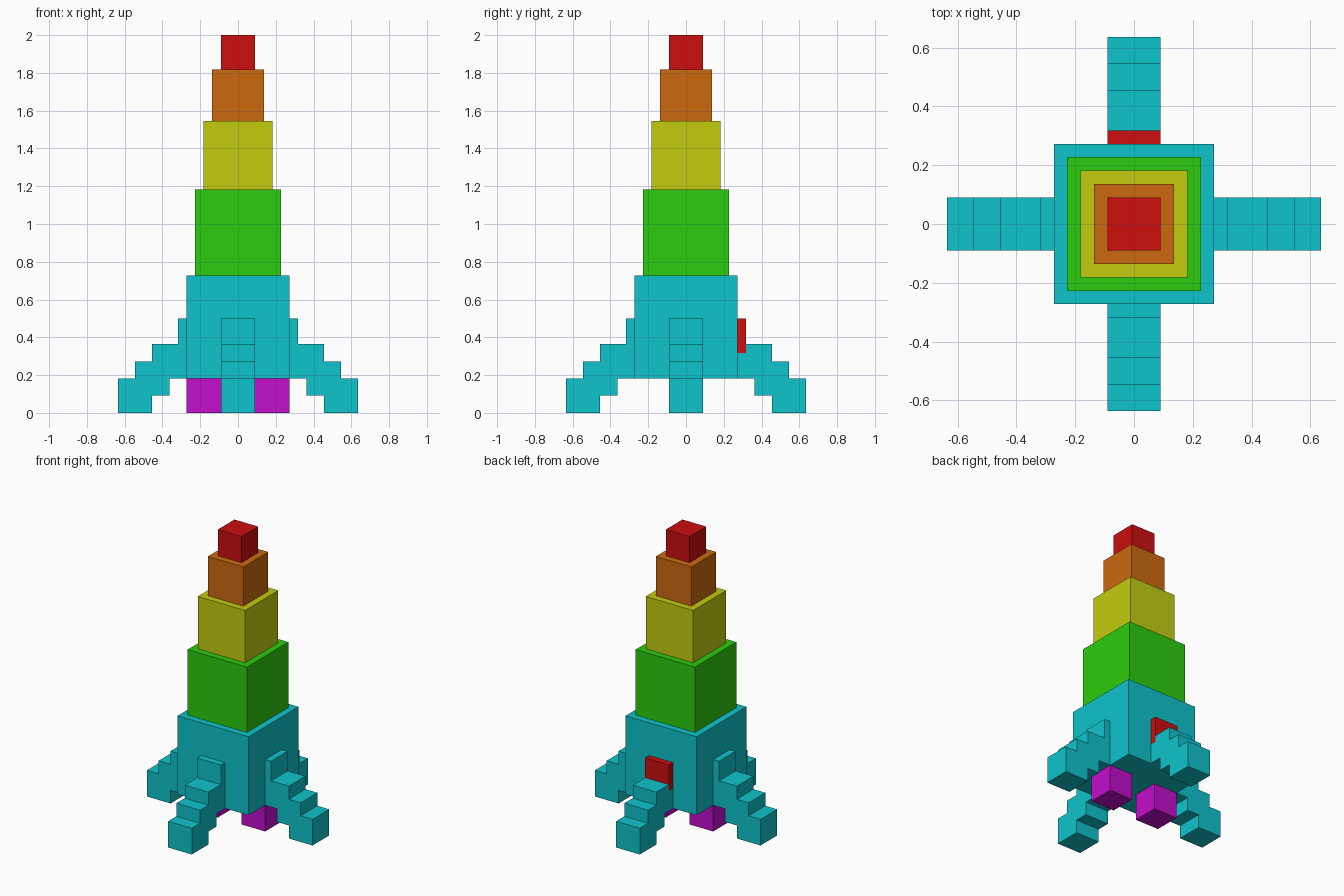
import bpy
import bmesh
import math
from mathutils import Matrix

cube = bpy.data.objects.get("Cube")
if cube:
    bpy.data.objects.remove(cube, do_unlink=True)

U = 1 / 11  # grid unit of the blocky design


def material(name, rgb):
    m = bpy.data.materials.new(name)
    m.use_nodes = True
    m.diffuse_color = (*rgb, 1)
    bsdf = next(n for n in m.node_tree.nodes if n.type == 'BSDF_PRINCIPLED')
    bsdf.inputs["Base Color"].default_value = (*rgb, 1)
    return m


HI, LO = 0.604, 0.0044
red = material("red", (HI, LO, LO))
orange = material("orange", (HI, 0.144, LO))
yellow = material("yellow", (0.552, HI, LO))
green = material("green", (0.025, HI, LO))
cyan = material("cyan", (LO, 0.552, HI))
magenta = material("magenta", (0.552, LO, HI))


def finish(name, bm, mat):
    bmesh.ops.recalc_face_normals(bm, faces=bm.faces)
    bm.transform(Matrix.Scale(U, 4))
    mesh = bpy.data.meshes.new(name)
    bm.to_mesh(mesh)
    bm.free()
    mesh.materials.append(mat)
    obj = bpy.data.objects.new(name, mesh)
    bpy.context.collection.objects.link(obj)
    return obj


def box(name, centre, size, mat):
    bm = bmesh.new()
    bmesh.ops.create_cube(bm, size=1)
    bm.transform(Matrix.Translation(centre) @ Matrix.Diagonal((*size, 1)))
    return finish(name, bm, mat)


def leg(name, profile, degrees):
    """Extrude a stepped side profile (distance, height) and turn it about z."""
    bm = bmesh.new()
    face = bm.faces.new([bm.verts.new((x, -1, z)) for x, z in profile])
    new = bmesh.ops.extrude_face_region(bm, geom=[face])["geom"]
    bmesh.ops.translate(bm, vec=(0, 2, 0),
                        verts=[v for v in new if isinstance(v, bmesh.types.BMVert)])
    bm.transform(Matrix.Rotation(math.radians(degrees), 4, 'Z'))
    return finish(name, bm, cyan)


# Stacked square tower, narrowing upwards
z = 2
for name, width, height, mat in [
        ("body", 6, 6, cyan), ("lower_tier", 5, 5, green), ("middle_tier", 4, 4, yellow),
        ("upper_tier", 3, 3, orange), ("nose", 2, 2, red)]:
    box(name, (0, 0, z + height / 2), (width, width, height), mat)
    z += height

# Stepped legs; the back one is notched to hold the hatch
steps = [(3, 2), (4, 2), (4, 1), (5, 1), (5, 0), (7, 0), (7, 2),
         (6, 2), (6, 3), (5, 3), (5, 4), (3.5, 4)]
bracket = steps + [(3.5, 5.5), (3, 5.5)]
notch = steps + [(3.5, 3.5), (3, 3.5)]
leg("left_leg", bracket, 0)
leg("back_leg", notch, 90)
leg("right_leg", bracket, 180)
leg("front_leg", bracket, 270)

# Hatch on the back
box("hatch", (0, 3.25, 4.5), (2, 0.5, 2), red)

# Engines under the body
for side, x in (("left", 2), ("right", -2)):
    box(side + "_engine", (x, 0, 1), (2, 2, 2), magenta)
